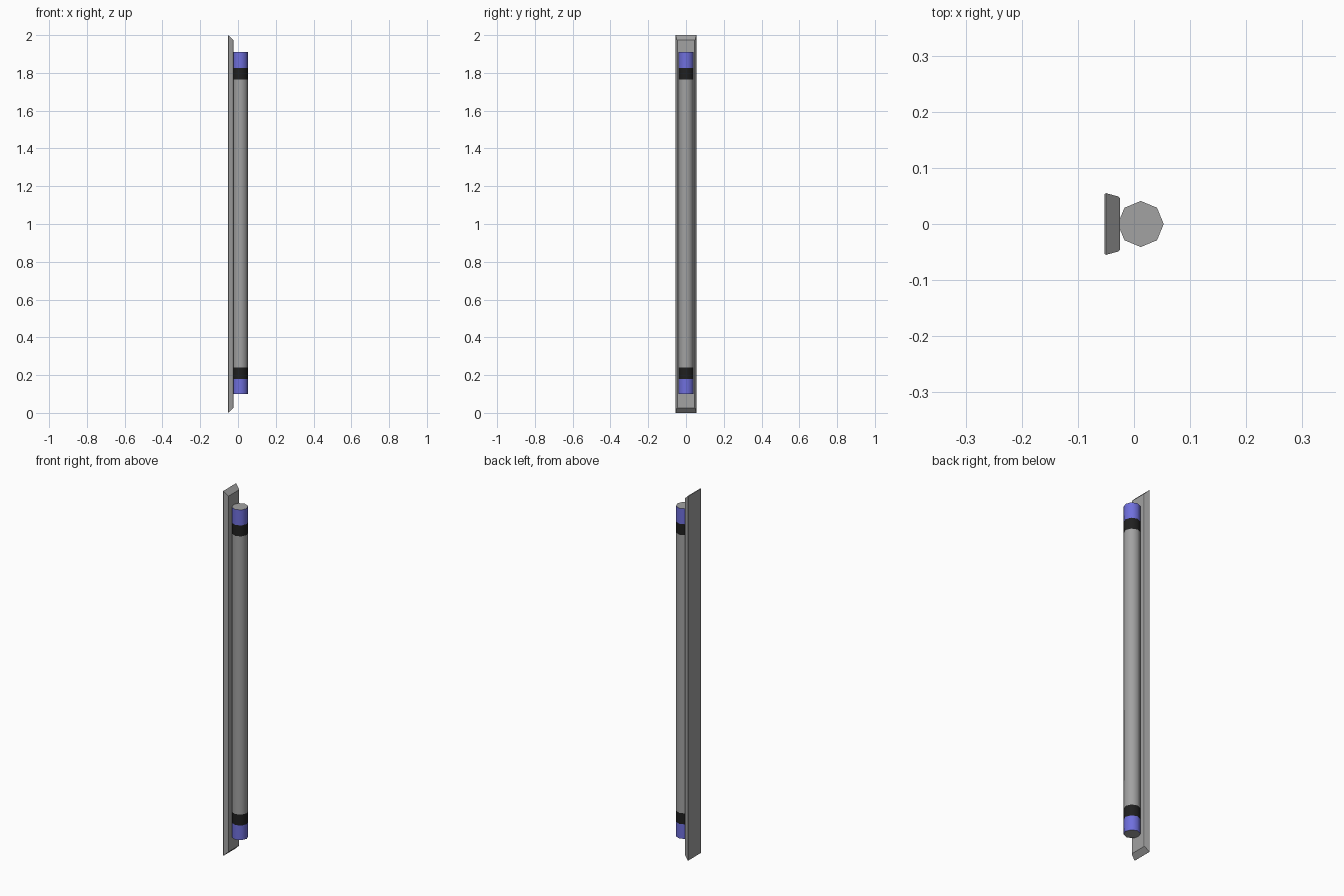
import bpy, bmesh, math

if "Cube" in bpy.data.objects:
    bpy.data.objects.remove(bpy.data.objects["Cube"])


def material(name, rgb):
    m = bpy.data.materials.new(name)
    m.diffuse_color = (*rgb, 1)
    m.use_nodes = True
    m.node_tree.nodes["Principled BSDF"].inputs["Base Color"].default_value = m.diffuse_color
    return m


grey = material("grey", (0.36, 0.36, 0.36))
blue = material("blue", (0.16, 0.16, 0.72))
black = material("black", (0.014, 0.014, 0.014))


def loft(name, rings, mats):
    """Join equal-sized rings of points with quads and close both ends."""
    bm = bmesh.new()
    loops = [[bm.verts.new(p) for p in ring] for ring in rings]
    for a, b in zip(loops, loops[1:]):
        n = len(a)
        for i in range(n):
            j = (i + 1) % n
            bm.faces.new((a[i], a[j], b[j], b[i]))
    bm.faces.new(loops[0][::-1])
    bm.faces.new(loops[-1])
    bmesh.ops.recalc_face_normals(bm, faces=bm.faces)
    me = bpy.data.meshes.new(name)
    bm.to_mesh(me)
    bm.free()
    for m in mats:
        me.materials.append(m)
    ob = bpy.data.objects.new(name, me)
    bpy.context.collection.objects.link(ob)
    return ob


def smooth(ob, degrees):
    bpy.ops.object.select_all(action='DESELECT')
    ob.select_set(True)
    bpy.context.view_layer.objects.active = ob
    bpy.ops.object.shade_smooth_by_angle(angle=math.radians(degrees))


# Wall plate: rectangle sections along x, chamfered towards the tube
def plate_section(x, half_y, inset):
    lo, hi = inset, 2.0 - inset
    return [(x, -half_y, lo), (x, half_y, lo), (x, half_y, hi), (x, -half_y, hi)]


loft("wall_plate", [plate_section(-0.053, 0.053, 0.002),
                    plate_section(-0.050, 0.055, 0.0),
                    plate_section(-0.028, 0.049, 0.022),
                    plate_section(-0.025, 0.046, 0.025)], [grey])


# Eight-sided lamp tube with black bands and blue end caps
def tube_ring(z, r=0.041, cx=0.012):
    return [(cx + r * math.cos(k * math.pi / 4), r * math.sin(k * math.pi / 4), z)
            for k in range(8)]


levels = [0.10, 0.18, 0.24, 1.765, 1.825, 1.91]
tube = loft("lamp_tube", [tube_ring(z) for z in levels], [grey, blue, black])
for f in tube.data.polygons:
    z = f.center.z
    if abs(f.normal.z) > 0.5:
        f.material_index = 0
    elif z < levels[1] or z > levels[4]:
        f.material_index = 1
    elif z < levels[2] or z > levels[3]:
        f.material_index = 2
smooth(tube, 50)
